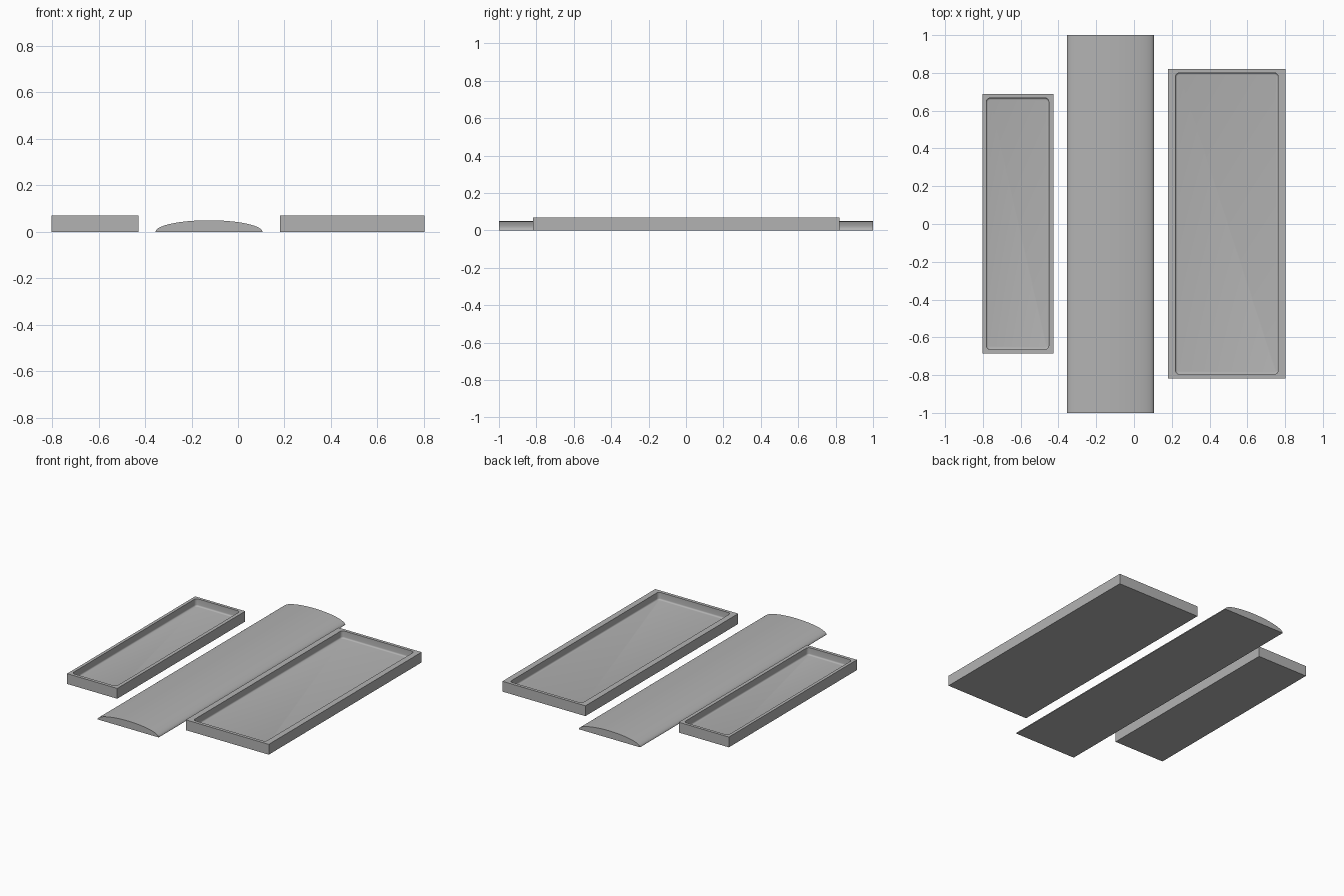
import bpy, bmesh
from math import sin, cos, pi, radians

old = bpy.data.objects.get("Cube")
if old:
    bpy.data.objects.remove(old, do_unlink=True)

grey = bpy.data.materials.new("light grey")
grey.use_nodes = True
grey.diffuse_color = (0.45, 0.45, 0.45, 1)
grey.node_tree.nodes["Principled BSDF"].inputs["Base Color"].default_value = grey.diffuse_color


def finish(name, bm):
    bmesh.ops.recalc_face_normals(bm, faces=bm.faces)
    mesh = bpy.data.meshes.new(name)
    bm.to_mesh(mesh)
    bm.free()
    mesh.materials.append(grey)
    obj = bpy.data.objects.new(name, mesh)
    bpy.context.collection.objects.link(obj)
    bpy.ops.object.select_all(action='DESELECT')
    obj.select_set(True)
    bpy.context.view_layer.objects.active = obj
    bpy.ops.object.shade_smooth_by_angle(angle=radians(35))


def bridge(bm, a, b):
    n = len(a)
    for i in range(n):
        j = (i + 1) % n
        bm.faces.new((a[i], a[j], b[j], b[i]))


def rounded_ring(bm, x0, x1, y0, y1, z, r, steps=6):
    """Counter-clockwise rounded rectangle, steps + 1 points per corner."""
    ring = []
    corners = ((x1 - r, y1 - r), (x0 + r, y1 - r), (x0 + r, y0 + r), (x1 - r, y0 + r))
    for c, (cx, cy) in enumerate(corners):
        for i in range(steps + 1):
            a = (c + i / steps) * pi / 2
            ring.append(bm.verts.new((cx + r * cos(a), cy + r * sin(a), z)))
    return ring


def tray(name, outer, inner, height=0.07, floor=0.02, radius=0.02, fillet=0.01, steps=6):
    bm = bmesh.new()
    x0, x1, y0, y1 = outer
    corners = ((x1, y1), (x0, y1), (x0, y0), (x1, y0))
    bottom, top = [[bm.verts.new((x, y, z)) for x, y in corners] for z in (0, height)]
    bm.faces.new(bottom)
    bridge(bm, bottom, top)
    # rim: a fan at each corner and a strip along each side
    rim = rounded_ring(bm, *inner, height, radius, steps)
    for c in range(4):
        k = c * (steps + 1)
        for i in range(steps):
            bm.faces.new((top[c], rim[k + i], rim[k + i + 1]))
        last, after = rim[k + steps], rim[(k + steps + 1) % len(rim)]
        bm.faces.new((top[c], last, after, top[(c + 1) % 4]))
    # inner wall, rounded into the floor
    x0, x1, y0, y1 = inner
    ring = rim
    for i in range(5):
        a = i / 4 * pi / 2
        d = fillet * (1 - cos(a))
        z = floor + fillet * (1 - sin(a))
        below = rounded_ring(bm, x0 + d, x1 - d, y0 + d, y1 - d, z, radius - d, steps)
        bridge(bm, ring, below)
        ring = below
    bm.faces.new(ring)
    finish(name, bm)


def domed_bar(name, centre, half_width, height, half_length, steps=40):
    bm = bmesh.new()
    ends = []
    for y in (-half_length, half_length):
        ends.append([bm.verts.new((centre + half_width * cos(pi * i / steps), y,
                                   height * sin(pi * i / steps))) for i in range(steps + 1)])
        bm.faces.new(ends[-1])
    bridge(bm, *ends)
    finish(name, bm)


tray("small_tray", (-0.803, -0.427, -0.685, 0.687), (-0.782, -0.451, -0.663, 0.667))
tray("large_tray", (0.18, 0.803, -0.817, 0.821), (0.22, 0.763, -0.795, 0.8))
domed_bar("domed_cover", -0.125, 0.23, 0.05, 1.0)
